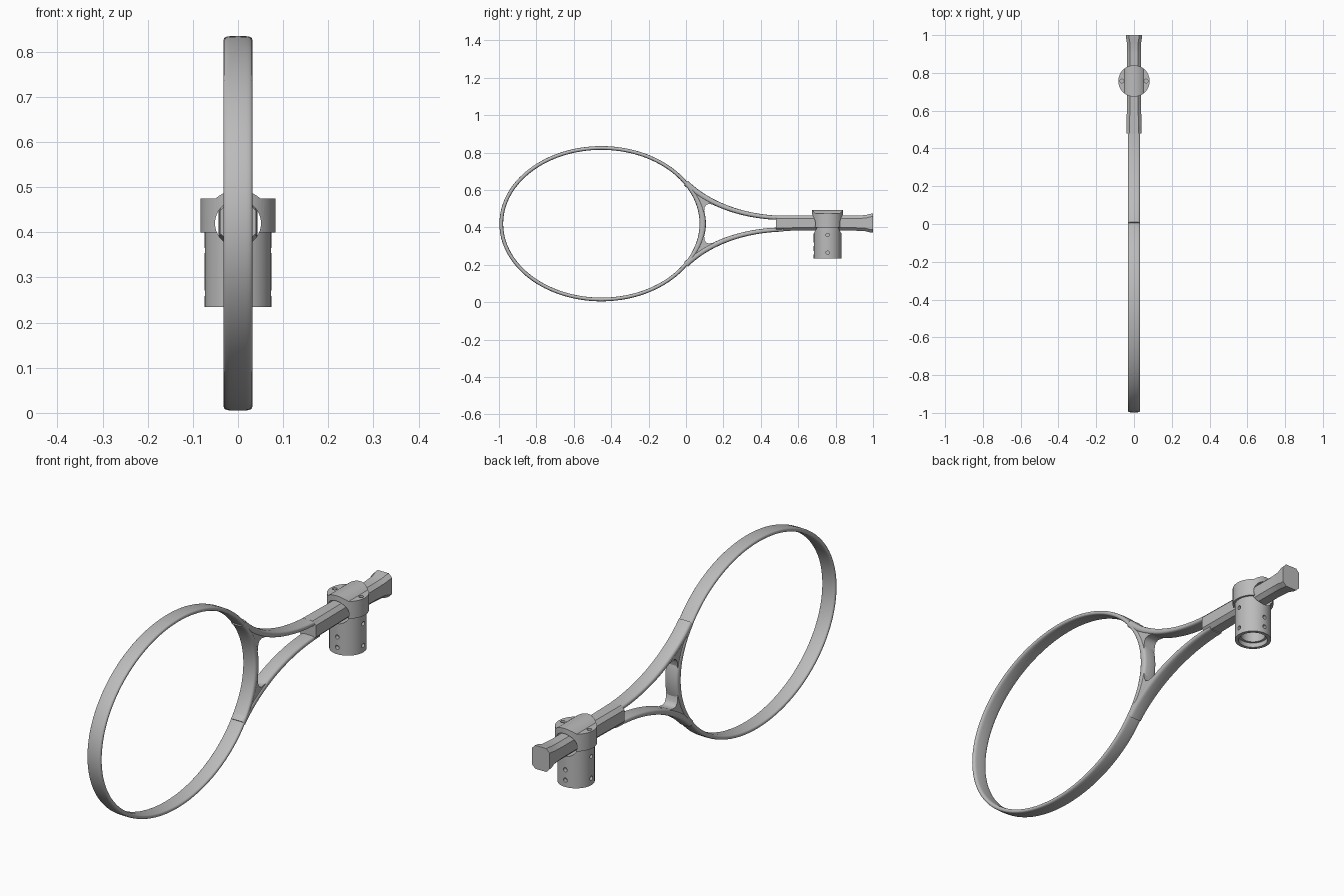
import bpy, bmesh, math
from mathutils import Vector, Matrix, geometry

if "Cube" in bpy.data.objects:
    bpy.data.objects.remove(bpy.data.objects["Cube"])

MID = 0.42        # height of the frame's long axis
CLAMP_Y = 0.757   # clamp position along the handle

grey = bpy.data.materials.new("frame_grey")
grey.use_nodes = True
grey.diffuse_color = (0.5, 0.5, 0.5, 1)
grey.node_tree.nodes["Principled BSDF"].inputs["Base Color"].default_value = (0.5, 0.5, 0.5, 1)


def finish(bm, name, angle=35):
    bmesh.ops.recalc_face_normals(bm, faces=bm.faces)
    mesh = bpy.data.meshes.new(name)
    bm.to_mesh(mesh)
    bm.free()
    mesh.materials.append(grey)
    obj = bpy.data.objects.new(name, mesh)
    bpy.context.collection.objects.link(obj)
    shade(obj, angle)
    return obj


def shade(obj, angle=35):
    bpy.ops.object.select_all(action='DESELECT')
    obj.select_set(True)
    bpy.context.view_layer.objects.active = obj
    bpy.ops.object.shade_smooth_by_angle(angle=math.radians(angle))


def loft(rings, name, closed=False, angle=35):
    """Skin a list of equal-sized point loops."""
    bm = bmesh.new()
    loops = [[bm.verts.new(p) for p in ring] for ring in rings]
    n = len(loops[0])
    for i in range(len(loops) if closed else len(loops) - 1):
        a, b = loops[i], loops[(i + 1) % len(loops)]
        for k in range(n):
            bm.faces.new((a[k], a[(k + 1) % n], b[(k + 1) % n], b[k]))
    if not closed:
        bm.faces.new(loops[0])
        bm.faces.new(loops[-1])
    return finish(bm, name, angle)


def section(inner, outer, half_width, steps=20):
    """Rounded flat section spanning two points of the side outline."""
    middle, reach = (inner + outer) / 2, (outer - inner) / 2
    ring = []
    for k in range(steps):
        a = math.tau * k / steps
        c, s = math.cos(a), math.sin(a)
        x = half_width * math.copysign(abs(c) ** 0.5, c)
        p = middle + reach * math.copysign(abs(s) ** 0.7, s)
        ring.append((x, p.x, p.y))
    return ring


def cylinder(name, radius, start, end, sides=64):
    start, end = Vector(start), Vector(end)
    axis = end - start
    spin = axis.to_track_quat('Z', 'Y').to_matrix().to_4x4()
    bm = bmesh.new()
    bmesh.ops.create_cone(bm, cap_ends=True, segments=sides, radius1=radius, radius2=radius,
                          depth=axis.length, matrix=Matrix.Translation((start + end) / 2) @ spin)
    return finish(bm, name)


def combine(obj, tools, operation):
    for tool in tools:
        tool.hide_render = True
        mod = obj.modifiers.new("cut", 'BOOLEAN')
        mod.operation, mod.object, mod.solver = operation, tool, 'EXACT'
    graph = bpy.context.evaluated_depsgraph_get()
    mesh = bpy.data.meshes.new_from_object(obj.evaluated_get(graph))
    obj.modifiers.clear()
    obj.data = mesh
    for tool in tools:
        bpy.data.objects.remove(tool)
    shade(obj)


# Oval head hoop, thicker along the throat bridge
hoop = []
for i in range(128):
    a = math.tau * i / 128
    c, s = math.cos(a), math.sin(a)
    bridge = 0.014 * max(0, 1 - (s / 0.5) ** 2) if c > 0 else 0
    inner = Vector((-0.4525 + 0.525 * c, MID + 0.395 * s))
    outer = Vector((-0.4525 + (0.545 + bridge) * c, MID + 0.415 * s))
    hoop.append(section(inner, outer, 0.032))
loft(hoop, "head_hoop", closed=True, angle=50)

# Two throat arms with filled, rounded crotches
arm_path = geometry.interpolate_bezier(Vector((0, 0.218)), Vector((0.10, 0.12)),
                                       Vector((0.28, 0.035)), Vector((0.52, 0.031)), 28)
crotch = [(0.03, 0.182), (0.09, 0.145), (0.17, 0.1), (0.14, 0.103), (0.122, 0.106),
          (0.108, 0.101), (0.1, 0.088), (0.096, 0.06), (0.08, 0.06), (0.06, 0.12)]
for side, label in ((1, "upper"), (-1, "lower")):
    rings = []
    for i, p in enumerate(arm_path):
        ahead = arm_path[min(i + 1, 27)] - arm_path[max(i - 1, 0)]
        normal = Vector((-ahead.y, ahead.x)).normalized()
        half = 0.011 + 0.005 * (1 - i / 27)
        q, n = Vector((p.x, MID + side * p.y)), Vector((normal.x, side * normal.y))
        rings.append(section(q - n * half, q + n * half, 0.032))
    loft(rings, label + "_throat_arm", angle=50)
    loft([[(x, y, MID + side * z) for y, z in crotch] for x in (-0.028, 0.028)],
         label + "_throat_fillet", angle=50)


# Eight-sided handle with a flared butt
def octagon(y, hx, hz):
    cut = 0.016
    quarter = [(hx, hz - cut), (hx - cut, hz)]
    right = quarter + [(-x, z) for x, z in reversed(quarter)]
    return [(x, y, 0.423 + z) for x, z in right + [(-x, -z) for x, z in right]]


stations = [(0.48, 0.04, 0.041), (0.67, 0.037, 0.04), (0.9, 0.036, 0.04),
            (0.96, 0.038, 0.043), (0.985, 0.042, 0.05), (1.0, 0.043, 0.051)]
loft([octagon(*s) for s in stations], "handle", angle=20)

# Clamp cap: a collar with a barrel-shaped saddle over the handle
cap = cylinder("clamp_cap", 0.083, (0, CLAMP_Y, 0.40), (0, CLAMP_Y, 0.475))
saddle = cylinder("saddle", 0.074, (0, 0.6, MID), (0, 0.9, MID))
combine(saddle, [cylinder("saddle_trim", 0.083, (0, CLAMP_Y, 0.401), (0, CLAMP_Y, 0.6))], 'INTERSECT')
combine(cap, [saddle], 'UNION')
cuts = [cylinder("handle_bore", 0.051, (0, 0.5, MID), (0, 1.0, MID))]
for x in (-0.064, 0.064):
    cuts.append(cylinder("screw_hole", 0.01, (x, CLAMP_Y, 0.44), (x, CLAMP_Y, 0.55), 24))
combine(cap, cuts, 'DIFFERENCE')

# Clamp socket: hollow cylinder with a stepped mouth and side screw holes
socket = cylinder("clamp_socket", 0.074, (0, CLAMP_Y, 0.235), (0, CLAMP_Y, 0.40))
cuts = [cylinder("handle_bore", 0.051, (0, 0.5, MID), (0, 1.0, MID)),
        cylinder("socket_mouth", 0.06, (0, CLAMP_Y, 0.2), (0, CLAMP_Y, 0.255)),
        cylinder("socket_bore", 0.05, (0, CLAMP_Y, 0.2), (0, CLAMP_Y, 0.355))]
for dx, dy, heights in ((1, 0, (0.265, 0.36)), (0, 1, (0.265, 0.31))):
    for sign in (-1, 1):
        for z in heights:
            near = Vector((sign * dx * 0.056, CLAMP_Y + sign * dy * 0.056, z))
            far = near + Vector((sign * dx, sign * dy, 0)) * 0.05
            cuts.append(cylinder("side_hole", 0.009, near, far, 24))
combine(socket, cuts, 'DIFFERENCE')
